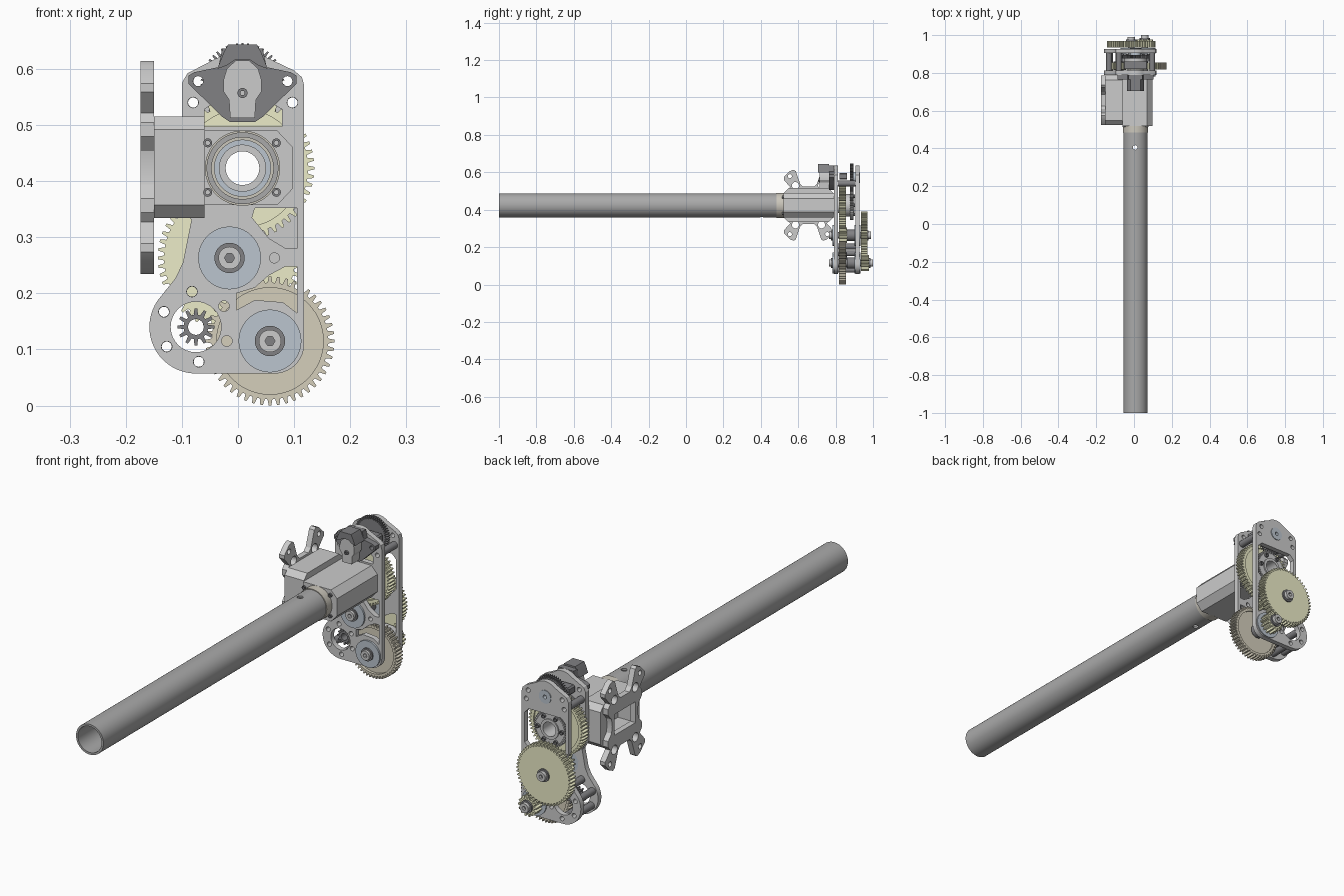
import bpy, bmesh
from math import sin, cos, pi, radians

def material(name, c):
    m = bpy.data.materials.new(name)
    m.diffuse_color = (*c, 1)
    return m

YELLOW = material("yellow", (0.84, 0.84, 0.58))
TAN = material("tan", (0.66, 0.62, 0.5))
BLUE = material("blue_grey", (0.5, 0.56, 0.62))
DARK = material("dark", (0.22, 0.22, 0.23))
TUBE = material("tube_grey", (0.4, 0.4, 0.4))
GREY = material("grey", (0.58, 0.58, 0.58))

def arc(cx, cz, r, a0, a1, n=12):
    return [(cx + r * cos(radians(a0 + (a1 - a0) * i / n)),
             cz + r * sin(radians(a0 + (a1 - a0) * i / n))) for i in range(n + 1)]

def circle(cx, cz, r, n=32):
    return arc(cx, cz, r, 0, 360, n)[:-1]

def rect(x0, x1, z0, z1, c=0.0):
    if not c:
        return [(x0, z0), (x1, z0), (x1, z1), (x0, z1)]
    return [(x0 + c, z0), (x1 - c, z0), (x1, z0 + c), (x1, z1 - c),
            (x1 - c, z1), (x0 + c, z1), (x0, z1 - c), (x0, z0 + c)]

def toothed(cx, cz, ri, ro, n):
    pts = []
    for i in range(n):
        for f, r in ((-0.32, ri), (-0.15, ro), (0.15, ro), (0.32, ri)):
            a = 2 * pi * (i + f) / n
            pts.append((cx + r * cos(a), cz + r * sin(a)))
    return pts

def profile(name, outline, a, b, holes=(), mat=GREY, axis='Y'):
    """Filled outline with holes, extruded from a to b along Y (x,z) or X (y,z)."""
    cu = bpy.data.curves.new(name, 'CURVE')
    cu.dimensions = '2D'
    cu.fill_mode = 'BOTH'
    cu.extrude = (b - a) / 2
    for pts in [outline, *holes]:
        s = cu.splines.new('POLY')
        s.points.add(len(pts) - 1)
        for p, (u, v) in zip(s.points, pts):
            p.co = (u, v, 0, 1)
        s.use_cyclic_u = True
    ob = bpy.data.objects.new(name, cu)
    bpy.context.collection.objects.link(ob)
    ob.rotation_euler = (pi / 2, 0, pi / 2 if axis == 'X' else 0)
    ob.location = ((a + b) / 2, 0, 0) if axis == 'X' else (0, (a + b) / 2, 0)
    bpy.ops.object.select_all(action='DESELECT')
    ob.select_set(True)
    bpy.context.view_layer.objects.active = ob
    bpy.ops.object.convert(target='MESH')
    ob = bpy.context.object
    bm = bmesh.new()
    bm.from_mesh(ob.data)
    bmesh.ops.remove_doubles(bm, verts=bm.verts, dist=1e-5)
    bmesh.ops.recalc_face_normals(bm, faces=bm.faces)
    bm.to_mesh(ob.data)
    bm.free()
    ob.data.materials.clear()
    ob.data.materials.append(mat)
    bpy.ops.object.shade_smooth_by_angle(angle=radians(25))
    return ob

def ring(name, c, r, a, b, inner=0, mat=GREY, n=32):
    return profile(name, circle(*c, r, n), a, b, [circle(*c, inner, n)] if inner else [], mat)

A, B, C = (0.008, 0.423), (-0.015, 0.263), (0.057, 0.115)   # gear axes
M, E = (-0.075, 0.14), (0.008, 0.571)                       # motor and sensor axes

# long tube with cross hole, collar and inner shaft
tube = ring("long_tube", A, 0.064, -1, 0.5, 0.055, TUBE, 64)
bpy.ops.mesh.primitive_cylinder_add(radius=0.012, depth=0.4, location=(0.006, 0.405, A[1]))
cutter = bpy.context.object
cutter.name = "tube_hole_cutter"
mod = tube.modifiers.new("cross_hole", 'BOOLEAN')
mod.operation, mod.object, mod.solver = 'DIFFERENCE', cutter, 'EXACT'
bpy.context.view_layer.objects.active = tube
bpy.ops.object.modifier_apply(modifier=mod.name)
bpy.data.objects.remove(cutter)
ring("tube_collar", A, 0.067, 0.485, 0.525, 0.05, material("collar", (0.6, 0.57, 0.5)), 48)
ring("output_shaft", A, 0.042, 0.53, 0.9, 0.03, GREY, 48)
for y in (0.54, 0.77):
    ring("shaft_bearing", A, 0.052, y, y + 0.03, 0.041, BLUE, 48)

# bearing block with chamfered outer side
profile("bearing_block", [(-0.06, 0.357), (0.07, 0.357), (0.098, 0.387), (0.098, 0.46),
        (0.07, 0.49), (-0.06, 0.49)], 0.52, 0.79, [circle(*A, 0.051, 48)])
for x, z in ((-0.06, 0.468), (0.076, 0.468), (0.076, 0.38), (-0.06, 0.38)):
    ring("block_screw", (x * 0.9, z), 0.008, 0.513, 0.52, 0.004, DARK, 16)

# side mount: hollow box and four-armed plate
pocket = rect(0.575, 0.74, 0.375, 0.475)
profile("mount_box", rect(0.525, 0.785, 0.334, 0.515, 0.023), -0.15, -0.085, [pocket], axis='X')
profile("mount_box_floor", rect(0.525, 0.785, 0.334, 0.515, 0.023), -0.085, -0.06, axis='X')
quarter = [(0.085, 0), (0.09, 0.03), (0.112, 0.055), (0.112, 0.08), (0.098, 0.097), (0.132, 0.135),
           (0.132, 0.15), (0.1, 0.182), (0.08, 0.19), (0.068, 0.182), (0.045, 0.115), (0.03, 0.1)]
half = quarter + [(-u, v) for u, v in reversed(quarter)]
full = half + [(u, -v) for u, v in reversed(half[1:-1])]
mc = (0.655, 0.424)
mount_holes = [rect(0.585, 0.725, 0.38, 0.468)]
for su in (-1, 1):
    for sv in (-1, 1):
        mount_holes += [circle(mc[0] + su * 0.1, mc[1] + sv * 0.155, 0.011, 16),
                        circle(mc[0] + su * 0.07, mc[1] + sv * 0.105, 0.019, 20)]
profile("mount_plate", [(mc[0] + u, mc[1] + v) for u, v in full], -0.174, -0.15, mount_holes, axis='X')

# gearbox side plates
outline = ([(0.118, 0.11)] + [(0.118, 0.57), (0.114, 0.585), (0.1, 0.597), (0.06, 0.616)]
           + arc(*E, 0.065, 50, 130, 10)
           + [(-0.044, 0.616), (-0.09, 0.592), (-0.1, 0.575), (-0.1, 0.36), (-0.083, 0.33),
              (-0.098, 0.255), (-0.112, 0.226)]
           + arc(*M, 0.083, 138, 270, 18) + arc(0.065, 0.11, 0.053, 270, 355, 10))
lobe = [(-0.132, 0.167), (-0.127, 0.105), (-0.07, 0.078), (-0.082, 0.203)]
bolts = [(-0.08, 0.54), (0.097, 0.54), (-0.07, 0.578), (0.088, 0.578), (-0.025, 0.177), (-0.02, 0.115)]
small = [circle(*p, 0.0095, 16) for p in lobe + bolts]
common = small + [circle(*M, 0.045), circle(*B, 0.05), circle(*C, 0.05)]
slots = [[(0.105, 0.352), (0.03, 0.352), (0.025, 0.335), (0.055, 0.298), (0.085, 0.28), (0.105, 0.28)],
         [(0.105, 0.248), (0.085, 0.248), (0.055, 0.232), (0.03, 0.21), (-0.003, 0.2), (-0.003, 0.17),
          (0.03, 0.188), (0.08, 0.184), (0.105, 0.165)]]
profile("front_plate", outline, 0.79, 0.812, common + slots + [circle(*A, 0.051, 48), circle(0.065, 0.263, 0.009, 16),
        [(-0.06, 0.497), (0.078, 0.497), (0.078, 0.528), (0.045, 0.548), (-0.03, 0.548), (-0.06, 0.528)]])
profile("rear_plate", outline, 0.905, 0.927, common + slots[1:] +
        [rect(-0.086, 0.105, 0.335, 0.5, 0.02), circle(*E, 0.028)])

# spacers and cross bar between the plates
for p in lobe[:3] + bolts[:2] + [(-0.082, 0.203)]:
    ring("plate_spacer", p, 0.015, 0.812, 0.905, 0.009, DARK, 20)
profile("top_cross_bar", rect(-0.055, 0.072, 0.562, 0.597, 0.006), 0.82, 0.86, mat=DARK)

# gear train
def gear(name, c, r, teeth, a, b, mat, bore=0.01, web=0):
    profile(name, toothed(*c, r - 0.011, r, teeth), a, b, [circle(*c, web or bore, 48)], mat)
    if web:
        ring(name + "_web", c, web, a + 0.012, b - 0.006, bore, mat, 48)

gear("output_gear", A, 0.128, 52, 0.818, 0.855, YELLOW, 0.041, 0.105)
gear("middle_gear", B, 0.128, 52, 0.935, 0.97, YELLOW)
gear("middle_pinion", B, 0.041, 14, 0.818, 0.86, YELLOW)
gear("first_gear", C, 0.115, 48, 0.818, 0.855, TAN, 0.01, 0.095)
gear("first_pinion", C, 0.043, 14, 0.935, 0.978, YELLOW)
gear("motor_pinion", M, 0.033, 12, 0.815, 0.86, DARK, 0.014)
gear("sensor_drive_gear", A, 0.077, 48, 0.877, 0.895, GREY, 0.042)
gear("sensor_gear", E, 0.075, 48, 0.877, 0.895, DARK)
ring("sensor_gear_hub", E, 0.028, 0.895, 0.93, 0.008, BLUE)
ring("output_hub", A, 0.06, 0.855, 0.877, 0.042, GREY)
for i in range(6):
    ring("hub_screw", (A[0] + 0.056 * cos(i * pi / 3), A[1] + 0.056 * sin(i * pi / 3)),
         0.009, 0.895, 0.903, 0.005, DARK, 16)

# shafts, bearings and bolts of the two idler axes
for c, end in ((B, 0.99), (C, 1.0)):
    ring("idler_shaft", c, 0.018, 0.795, end - 0.015, 0, DARK)
    ring("idler_sleeve", c, 0.03, 0.86, 0.9, 0.018, DARK)
    for y in (0.782, 0.902):
        ring("idler_bearing", c, 0.056, y, y + 0.03, 0.018, BLUE, 40)
    for y in (0.776, end - 0.022):
        ring("bolt_washer", c, 0.027, y, y + 0.008, 0.01, DARK)
    for y0, y1 in ((0.765, 0.778), (end - 0.014, end)):
        profile("bolt_head", circle(*c, 0.02), y0, y1, [circle(*c, 0.009, 6)])

# position sensor on the front plate
ears = [(-0.088, 0.573), (-0.088, 0.588), (-0.078, 0.594), (-0.035, 0.603), (-0.028, 0.636), (0.044, 0.636),
        (0.051, 0.603), (0.094, 0.594), (0.104, 0.588), (0.104, 0.573), (0.07, 0.54), (0.045, 0.515),
        (0.03, 0.505), (-0.014, 0.505), (-0.029, 0.515), (-0.054, 0.54)]
profile("sensor_bracket", ears, 0.765, 0.79,
        [circle(-0.071, 0.578, 0.009, 16), circle(0.088, 0.578, 0.009, 16)], DARK)
body = [(-0.014, 0.512), (0.03, 0.512), (0.032, 0.545), (0.042, 0.56), (0.042, 0.58), (0.036, 0.6),
        (0.02, 0.615), (-0.004, 0.615), (-0.02, 0.6), (-0.026, 0.58), (-0.026, 0.56), (-0.016, 0.545)]
profile("sensor_body", body, 0.715, 0.765)
ring("sensor_screw", (0.008, 0.557), 0.009, 0.708, 0.715, 0.004, DARK, 16)
profile("sensor_hood", [(-0.037, 0.6), (-0.025, 0.63), (-0.018, 0.643), (0.034, 0.643), (0.041, 0.63),
        (0.053, 0.6), (0.036, 0.606), (0.02, 0.617), (-0.004, 0.617), (-0.02, 0.606)], 0.705, 0.765, mat=DARK)
